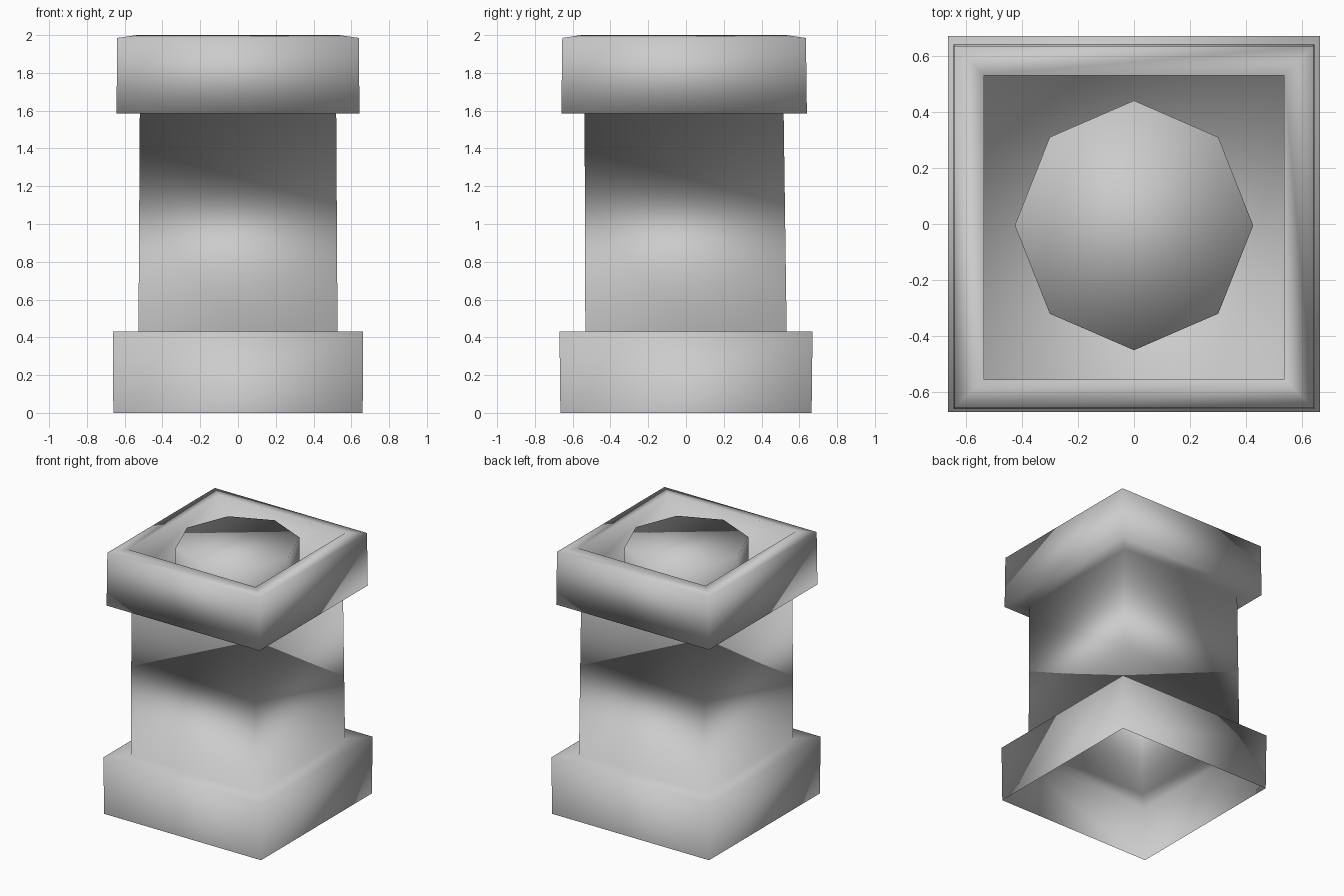
import bpy, bmesh, math

cube = bpy.data.objects.get("Cube")
if cube:
    bpy.data.objects.remove(cube, do_unlink=True)

stone = bpy.data.materials.new("light_grey_stone")
stone.use_nodes = True
grey = (0.6, 0.6, 0.6, 1)
stone.diffuse_color = grey
stone.node_tree.nodes["Principled BSDF"].inputs["Base Color"].default_value = grey


def stack(name, sides, rings, turn):
    """Join rings of (half width x, half width y, centre y, height); cap the last."""
    bm = bmesh.new()
    previous = None
    for rx, ry, cy, z in rings:
        ring = []
        for i in range(sides):
            a = turn + math.tau * i / sides
            ring.append(bm.verts.new((rx * math.cos(a), cy + ry * math.sin(a), z)))
        if previous:
            for i in range(sides):
                j = (i + 1) % sides
                bm.faces.new((previous[i], previous[j], ring[j], ring[i]))
        previous = ring
    bm.faces.new(previous)
    mesh = bpy.data.meshes.new(name)
    bm.to_mesh(mesh)
    bm.free()
    mesh.materials.append(stone)
    mesh.shade_smooth()
    obj = bpy.data.objects.new(name, mesh)
    bpy.context.collection.objects.link(obj)
    return obj


# Square chimney: hollow base, shaft, cap band, sloped rim, sunken well
profile = [
    (0.66, 0.665, 0, 0),
    (0.663, 0.67, 0, 0.43),
    (0.527, 0.533, 0, 0.43),
    (0.52, 0.527, -0.01, 1.585),
    (0.643, 0.65, -0.01, 1.585),
    (0.64, 0.645, -0.01, 1.985),
    (0.535, 0.542, -0.012, 2.0),
    (0.535, 0.542, -0.012, 1.75),
]
corner = math.sqrt(2)
stack("chimney_body", 4,
      [(x * corner, y * corner, c, z) for x, y, c, z in profile], math.pi / 4)

# Eight-sided flue standing in the well
flue = [(0.425, 0.445, -0.005, z) for z in (1.75, 1.985)]
stack("flue", 8, flue, 0)
